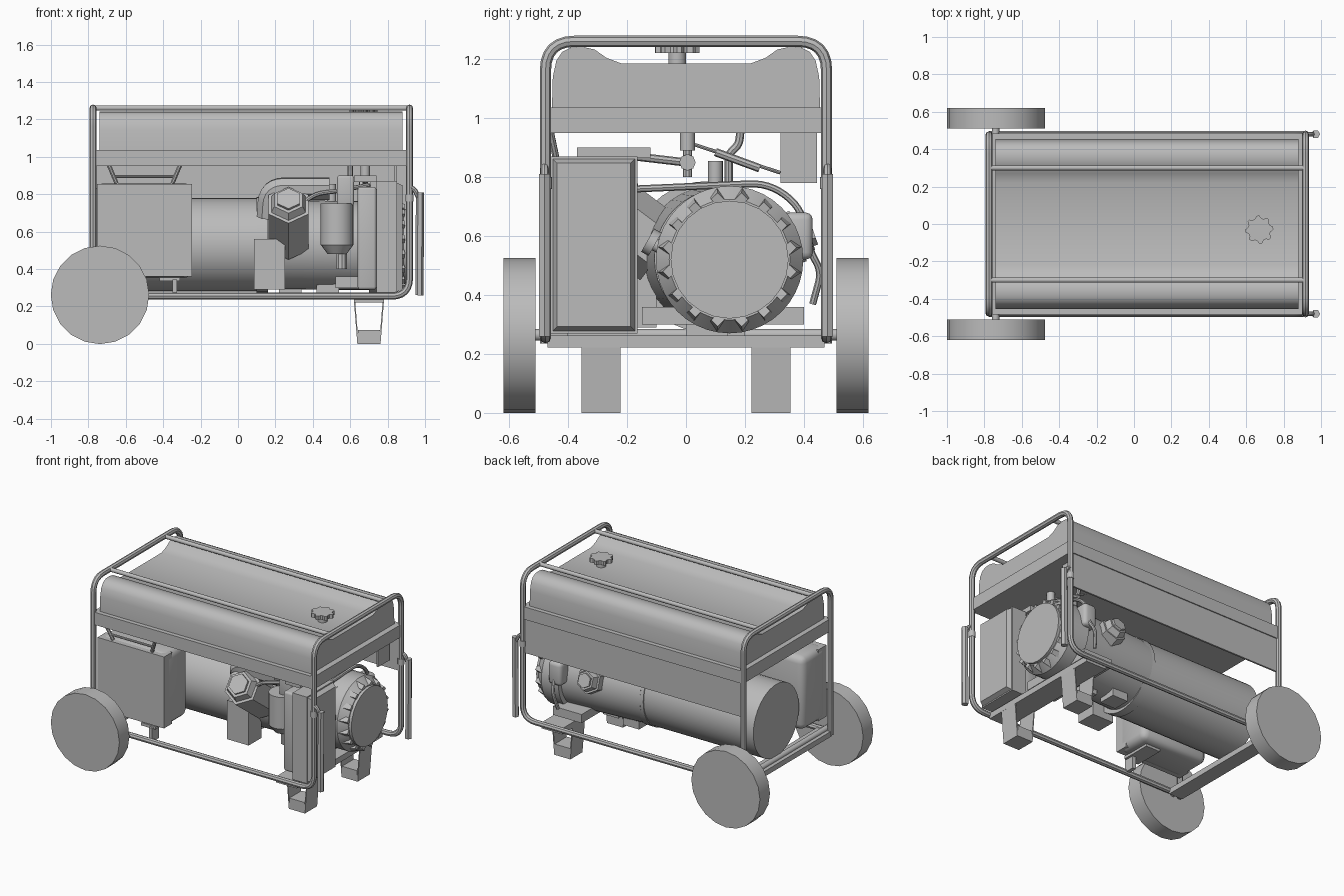
import bpy, bmesh, math
from mathutils import Vector, Matrix

old = bpy.data.objects.get("Cube")
if old:
    bpy.data.objects.remove(old)

grey = bpy.data.materials.new("plain grey")
grey.use_nodes = True
COLOUR = (0.5, 0.5, 0.5, 1)
grey.diffuse_color = COLOUR
grey.node_tree.nodes["Principled BSDF"].inputs["Base Color"].default_value = COLOUR
parts = []


def register(name, mesh):
    mesh.materials.clear()
    mesh.materials.append(grey)
    ob = bpy.data.objects.new(name, mesh)
    bpy.context.collection.objects.link(ob)
    parts.append(ob)
    return ob


def finish(name, bm):
    bmesh.ops.recalc_face_normals(bm, faces=bm.faces)
    mesh = bpy.data.meshes.new(name)
    bm.to_mesh(mesh)
    bm.free()
    return register(name, mesh)


def box(name, x, y, z, bevel=0):
    bm = bmesh.new()
    bmesh.ops.create_cube(bm, size=1)
    for v in bm.verts:
        v.co = [lo + (c + 0.5) * (hi - lo) for c, (lo, hi) in zip(v.co, (x, y, z))]
    if bevel:
        bmesh.ops.bevel(bm, geom=bm.edges[:], offset=bevel, segments=3, profile=0.5, affect='EDGES')
    return finish(name, bm)


def cyl(name, p, q, r, r2=None, n=32):
    p, q = Vector(p), Vector(q)
    bm = bmesh.new()
    rot = (q - p).to_track_quat('Z', 'Y').to_matrix().to_4x4()
    bmesh.ops.create_cone(bm, cap_ends=True, segments=n, radius1=r, radius2=r if r2 is None else r2,
                          depth=(q - p).length, matrix=Matrix.Translation((p + q) / 2) @ rot)
    return finish(name, bm)


def prism(name, outline, axis, lo, hi):
    """Extrude a 2D outline along x (outline in y, z), y (x, z) or z (x, y)."""
    bm = bmesh.new()
    place = {'x': lambda a, b: (lo, a, b), 'y': lambda a, b: (a, lo, b), 'z': lambda a, b: (a, b, lo)}[axis]
    face = bm.faces.new([bm.verts.new(place(a, b)) for a, b in outline])
    ext = bmesh.ops.extrude_face_region(bm, geom=[face])
    step = Vector([(hi - lo) * (axis == k) for k in 'xyz'])
    bmesh.ops.translate(bm, vec=step, verts=[g for g in ext["geom"] if isinstance(g, bmesh.types.BMVert)])
    return finish(name, bm)


def tube(name, points, r, fillet=0.1, steps=6):
    """Round tube through the points, with rounded corners."""
    pts = [Vector(p) for p in points]
    path = [pts[0]]
    for a, b, c in zip(pts, pts[1:], pts[2:]):
        f = min(fillet, (a - b).length * 0.48, (c - b).length * 0.48)
        s, e = b + (a - b).normalized() * f, b + (c - b).normalized() * f
        for i in range(steps + 1):
            t = i / steps
            path.append(s * (1 - t) ** 2 + b * (2 * t * (1 - t)) + e * t * t)
    path.append(pts[-1])
    cu = bpy.data.curves.new(name, 'CURVE')
    cu.dimensions = '3D'
    cu.bevel_depth, cu.bevel_resolution, cu.use_fill_caps = r, 2, True
    sp = cu.splines.new('POLY')
    sp.points.add(len(path) - 1)
    for q, co in zip(sp.points, path):
        q.co = (*co, 1)
    tmp = bpy.data.objects.new(name + "_path", cu)
    bpy.context.collection.objects.link(tmp)
    bpy.context.view_layer.update()
    mesh = bpy.data.meshes.new_from_object(tmp.evaluated_get(bpy.context.evaluated_depsgraph_get()))
    bpy.data.objects.remove(tmp)
    return register(name, mesh)


# Tube frame: end hoops, bottom rails and top rails
X0, X1, Y, ZB, ZT, R = -0.775, 0.917, 0.477, 0.255, 1.261, 0.019
tube("hoop_right", [(X0, -Y, 0.235), (X0, -Y, ZT), (X0, Y, ZT), (X0, Y, 0.235)], R)
tube("hoop_and_rails", [(X0, -Y, ZB), (X1, -Y, ZB), (X1, -Y, ZT), (X1, Y, ZT), (X1, Y, ZB), (X0, Y, ZB)], R)
for s, side in ((-1, "front"), (1, "back")):
    cyl("top_rail_" + side, (X0, s * 0.3, ZT), (X1, s * 0.3, ZT), 0.014, n=12)
box("axle_beam", (-0.785, -0.68), (-0.47, 0.47), (0.225, 0.262))
box("foot_beam", (0.62, 0.78), (-0.47, 0.47), (0.222, 0.262))

# Wheels, feet and folding handles, mirrored front to back
cyl("axle", (-0.74, -0.6, 0.265), (-0.74, 0.6, 0.265), 0.02, n=12)
for s, side in ((-1, "front"), (1, "back")):
    cyl("wheel_" + side, (-0.738, s * 0.51, 0.262), (-0.738, s * 0.62, 0.262), 0.263, n=20)
    ends = sorted((s * 0.222, s * 0.355))
    for m in (-1, 1):
        strap = [(0.7 + m * a, b) for a, b in ((0.08, 0.225), (0.073, 0.225), (0.055, 0), (0.062, 0))]
        prism("foot_strap_" + side, strap, 'y', *ends)
    box("foot_pad_" + side, (0.642, 0.758), ends, (0, 0.075))
    cyl("handle_" + side, (0.97, s * 0.48, 0.26), (0.973, s * 0.48, 0.81), 0.022, n=6)
    tube("handle_link_" + side, [(X1, s * 0.48, 0.84), (0.945, s * 0.48, 0.825), (0.97, s * 0.48, 0.77)], 0.013, 0.03)
    cyl("handle_collar_" + side, (X1, s * Y, 0.76), (X1, s * Y, 0.8), 0.022, n=12)

# Tray and fuel tank with raised shoulders
box("tank_tray", (-0.775, 0.92), (-0.485, 0.485), (0.95, 1.037))
half = [(0.22, 1.186), (0.27, 1.205), (0.31, 1.233), (0.35, 1.242), (0.39, 1.24),
        (0.42, 1.225), (0.44, 1.195), (0.452, 1.14), (0.455, 1.03)]
prism("fuel_tank", half + [(-a, b) for a, b in reversed(half)], 'x', -0.74, 0.88)
star = []
for i in range(32):
    rad = 0.075 if i % 4 in (0, 1) else 0.061
    ang = i * math.tau / 32
    star.append((0.67 + rad * math.cos(ang), -0.03 + rad * math.sin(ang)))
prism("fuel_cap", star, 'z', 1.222, 1.25)
cyl("fuel_neck", (0.67, -0.03, 1.17), (0.67, -0.03, 1.225), 0.03, n=16)

# Back panel hanging flush below the tray
box("back_panel", (-0.77, 0.905), (0.466, 0.478), (0.715, 0.955))
box("back_panel_flange", (0.838, 0.85), (0.32, 0.445), (0.78, 0.955))

# Control box with hangers and front panel
box("control_box", (-0.76, -0.245), (-0.45, -0.195), (0.352, 0.86), 0.045)
box("control_panel", (-0.755, -0.245), (-0.46, -0.37), (0.36, 0.855))
for m in (-1, 1):
    cyl("box_hanger", (-0.5 + m * 0.15, -0.44, 0.86), (-0.5 + m * 0.19, -0.46, 0.955), 0.012, n=8)
cyl("hanger_bar", (-0.66, -0.445, 0.895), (-0.34, -0.445, 0.895), 0.008, n=8)
box("box_bracket", (-0.42, -0.31), (-0.46, -0.25), (0.335, 0.355))
box("box_post", (-0.35, -0.325), (-0.475, -0.4), (0.25, 0.345))

# Generator drum and engine case
cyl("generator_drum", (-0.74, 0.07, 0.53), (0.14, 0.07, 0.53), 0.25, n=40)
cyl("drum_band", (0.10, 0.07, 0.53), (0.16, 0.07, 0.53), 0.256, n=40)
cyl("engine_case", (0.14, 0.09, 0.53), (0.74, 0.13, 0.525), 0.238, n=40)
box("engine_base", (0.52, 0.74), (-0.15, 0.4), (0.3, 0.36))
box("front_mount", (0.085, 0.25), (-0.24, -0.1), (0.29, 0.56))
box("back_mount", (0.22, 0.34), (0.08, 0.2), (0.26, 0.4))
box("middle_mount", (0.42, 0.54), (0.0, 0.14), (0.26, 0.4))

# Two slanted cylinder heads with hexagonal covers
for side, inner, outer, size in (("front", (0.27, -0.08, 0.55), (0.27, -0.34, 0.745), 0.125),
                                 ("back", (0.48, 0.15, 0.52), (0.48, 0.38, 0.6), 0.09)):
    a, b = Vector(inner), Vector(outer)
    cyl("cylinder_" + side, a, b, size, n=6)
    d = (b - a).normalized()
    cyl("head_cover_" + side, b, b + d * 0.04, size * 0.85, size * 0.7, 6)
    cyl("head_plate_" + side, b + d * 0.04, b + d * 0.055, size * 0.55, n=6)
tube("intake_duct", [(0.16, -0.2, 0.68), (0.17, -0.24, 0.83), (0.49, -0.24, 0.83)], 0.062, 0.12)
cyl("engine_dome", (0.5, 0.1, 0.7), (0.5, 0.1, 0.855), 0.025, n=16)

# Front canister
cyl("canister", (0.53, -0.27, 0.53), (0.53, -0.27, 0.75), 0.088, n=20)
cyl("canister_base", (0.53, -0.27, 0.48), (0.53, -0.27, 0.53), 0.05, 0.088, 20)
cyl("canister_drain", (0.555, -0.27, 0.4), (0.555, -0.27, 0.5), 0.03, n=10)
box("canister_head", (0.53, 0.62), (-0.31, -0.17), (0.74, 0.9), 0.012)
tube("front_hose", [(0.3, -0.3, 0.7), (0.4, -0.32, 0.8), (0.55, -0.28, 0.82), (0.7, -0.2, 0.85)], 0.012, 0.06)

# Side housing with a tapered end
housing = box("side_housing", (0.74, 0.85), (-0.46, -0.165), (0.27, 0.87))
bm = bmesh.new()
bm.from_mesh(housing.data)
end = max(bm.faces, key=lambda f: f.calc_center_median().x)
bmesh.ops.inset_region(bm, faces=[end], thickness=0.012)
bmesh.ops.inset_region(bm, faces=[end], thickness=0.02, depth=0.03)
bm.to_mesh(housing.data)
bm.free()
box("housing_back", (0.64, 0.74), (-0.42, -0.18), (0.29, 0.84), 0.015)
box("throttle_plate", (0.62, 0.74), (-0.37, -0.12), (0.865, 0.9))
cyl("throttle_rod", (0.68, -0.3, 0.885), (0.68, 0.0, 0.85), 0.014, n=8)

# Starter housing with a ring of shallow vent teeth
CY, CZ = 0.148, 0.52
cyl("starter_shroud", (0.7, CY, CZ), (0.83, CY, CZ), 0.25, n=40)
cyl("starter_rim", (0.83, CY, CZ), (0.885, CY, CZ), 0.25, 0.205, 40)
cyl("starter_face", (0.87, CY, CZ), (0.905, CY, CZ), 0.2, n=24)
for i in range(16):
    a = (i + 0.5) * math.tau / 16
    c, s = math.cos(a), math.sin(a)
    cyl("vent_tooth", (0.82, CY + 0.222 * c, CZ + 0.222 * s),
        (0.89, CY + 0.209 * c, CZ + 0.209 * s), 0.028, 0.022, 4)
cyl("oil_filler", (0.78, -0.03, 0.53), (0.78, -0.12, 0.58), 0.022, n=12)
cyl("oil_cap", (0.78, -0.105, 0.572), (0.78, -0.13, 0.586), 0.045, n=12)
box("back_engine_cover", (0.66, 0.76), (0.33, 0.43), (0.52, 0.68), 0.025)

# Fuel valve, hoses and linkage under the tank
cyl("fuel_valve", (0.68, 0.005, 0.89), (0.68, 0.005, 0.96), 0.026, n=12)
cyl("fuel_stem", (0.68, 0.005, 0.8), (0.68, 0.005, 0.9), 0.016, n=10)
cyl("valve_body", (0.65, 0.005, 0.85), (0.71, 0.005, 0.85), 0.028, n=8)
tube("breather_hose", [(0.6, 0.185, 0.96), (0.6, 0.18, 0.91), (0.6, 0.145, 0.88), (0.6, 0.145, 0.73)], 0.014, 0.03)
cyl("linkage_spring", (0.66, 0.1, 0.885), (0.66, 0.25, 0.83), 0.014, n=8)
cyl("linkage_rod", (0.66, 0.03, 0.91), (0.66, 0.32, 0.815), 0.006, n=8)
tube("back_cable", [(0.72, -0.17, 0.76), (0.72, 0.28, 0.78), (0.72, 0.39, 0.7), (0.72, 0.42, 0.55),
                    (0.7, 0.46, 0.48), (0.68, 0.43, 0.37)], 0.012, 0.08)

# Smooth the curved parts, keep edges sharp
bpy.ops.object.select_all(action='DESELECT')
for ob in parts:
    ob.select_set(True)
bpy.context.view_layer.objects.active = parts[0]
bpy.ops.object.shade_smooth_by_angle(angle=math.radians(32))
